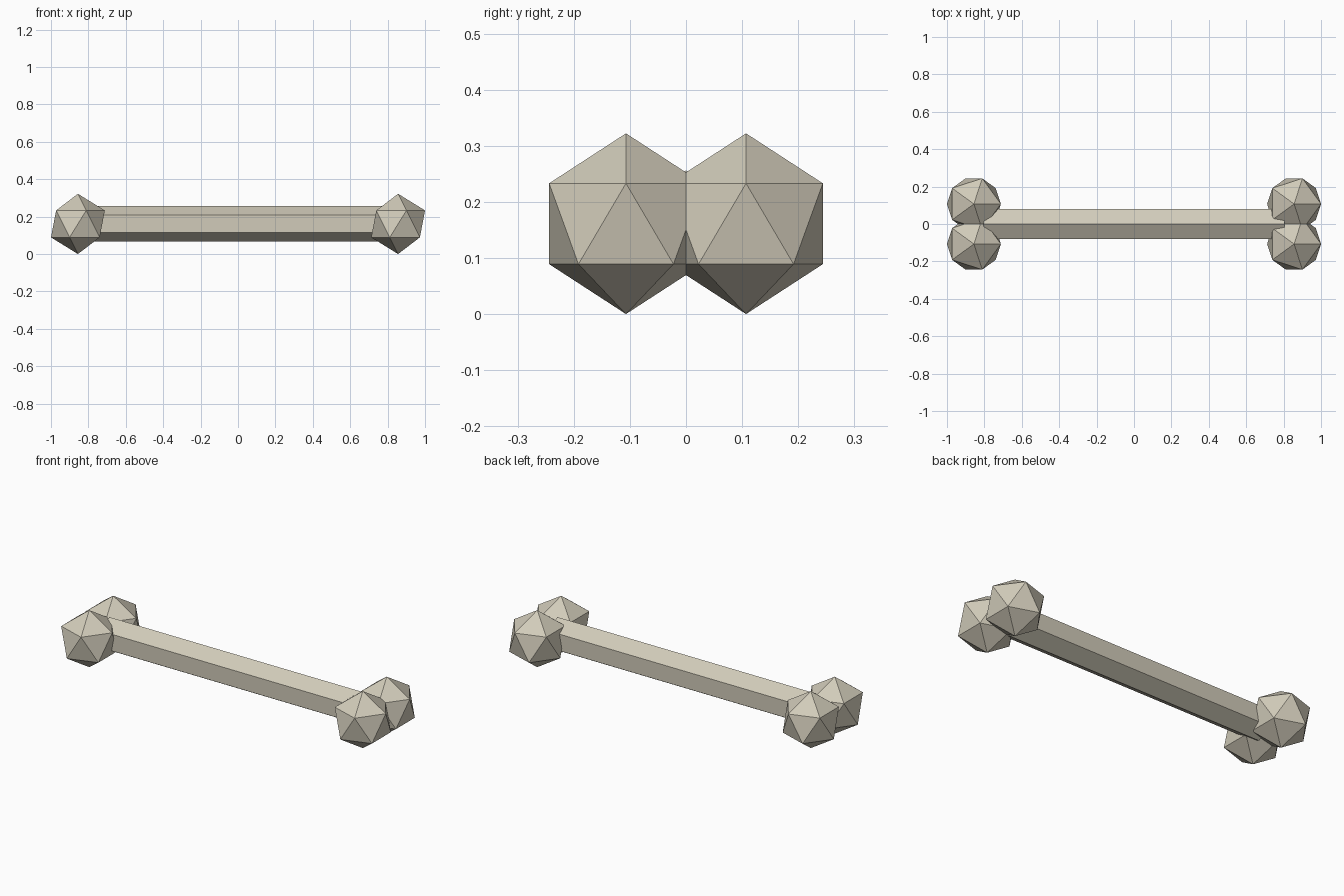
import bpy
import math

if "Cube" in bpy.data.objects:
    bpy.data.objects.remove(bpy.data.objects["Cube"])

# One bone colour
bone = bpy.data.materials.new("bone beige")
bone.diffuse_color = (0.64, 0.60, 0.49, 1.0)
bone.use_nodes = True
bone.node_tree.nodes["Principled BSDF"].inputs["Base Color"].default_value = bone.diffuse_color

MID_Z = 0.161      # height of the bone's axis
KNOB_R = 0.161


def finish(name):
    ob = bpy.context.object
    ob.name = name
    ob.data.materials.append(bone)
    return ob


# Shaft: six-sided bar along x, with an edge on top
bpy.ops.mesh.primitive_cylinder_add(
    vertices=6, radius=0.094, depth=1.61,
    location=(0, 0, MID_Z + 0.001), rotation=(0, math.pi / 2, 0))
shaft = finish("shaft")
bpy.ops.object.transform_apply(location=False, rotation=True, scale=False)
# Make sure a corner (not a flat) points up
if max(v.co.z for v in shaft.data.vertices) < 0.09:
    shaft.rotation_euler.x = math.radians(30)

# Knobs: two low-poly balls at each end, all facing the same way
for end, x in (("left", -0.856), ("right", 0.856)):
    for side, y in (("front", -0.107), ("back", 0.107)):
        bpy.ops.mesh.primitive_ico_sphere_add(
            subdivisions=1, radius=KNOB_R, location=(x, y, MID_Z))
        finish(f"{end}_{side}_knob")
